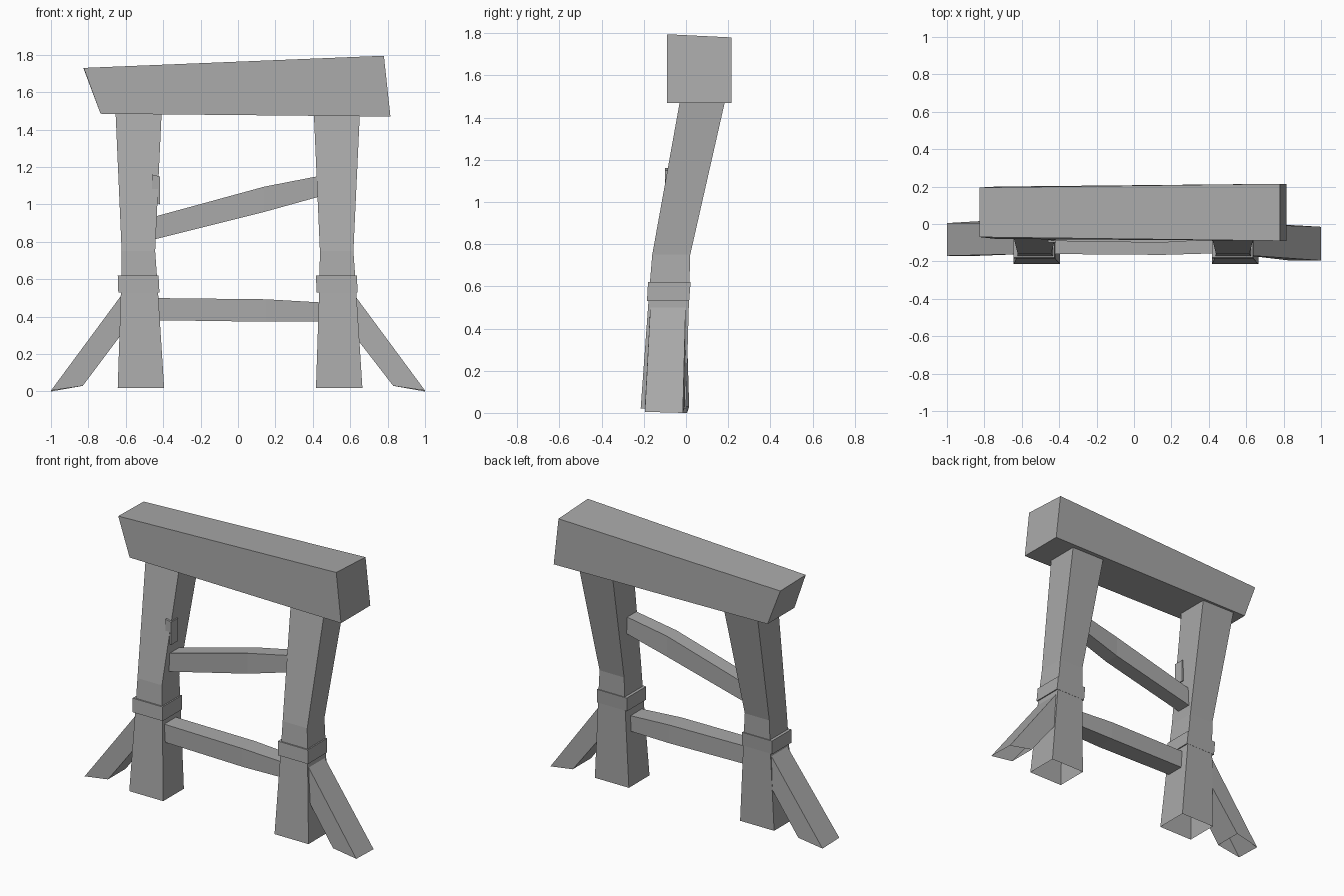
import bpy, bmesh

cube = bpy.data.objects.get("Cube")
if cube:
    bpy.data.objects.remove(cube, do_unlink=True)

wood = bpy.data.materials.new("weathered grey")
wood.use_nodes = True
GREY = (0.4, 0.4, 0.4, 1)
wood.diffuse_color = GREY
wood.node_tree.nodes["Principled BSDF"].inputs["Base Color"].default_value = GREY


def loft(name, sections, open_start=False):
    """Bridge four-cornered sections into one flat-shaded timber."""
    bm = bmesh.new()
    rings = [[bm.verts.new(p) for p in s] for s in sections]
    for a, b in zip(rings, rings[1:]):
        for i in range(4):
            j = (i + 1) % 4
            bm.faces.new((a[i], a[j], b[j], b[i]))
    bm.faces.new(rings[-1])
    start = bm.faces.new(rings[0])
    bmesh.ops.recalc_face_normals(bm, faces=bm.faces)
    if open_start:
        bmesh.ops.delete(bm, geom=[start], context='FACES_ONLY')
    mesh = bpy.data.meshes.new(name)
    bm.to_mesh(mesh)
    bm.free()
    mesh.materials.append(wood)
    obj = bpy.data.objects.new(name, mesh)
    bpy.context.collection.objects.link(obj)
    return obj


def level(z, x0, x1, y0, y1):
    return [(x0, y0, z), (x1, y0, z), (x1, y1, z), (x0, y1, z)]


def upright(x, y0, y1, z0, z1):
    return [(x, y0, z0), (x, y1, z0), (x, y1, z1), (x, y0, z1)]


# Top beam, skewed at both ends
loft("top_beam", [
    [(-0.735, -0.08, 1.485), (-0.735, 0.2, 1.485), (-0.825, 0.195, 1.725), (-0.825, -0.07, 1.73)],
    [(0.815, -0.09, 1.47), (0.815, 0.215, 1.47), (0.78, 0.215, 1.78), (0.78, -0.09, 1.795)]])

# Bent posts, hollow at the foot, each with a raised band
for side, dx in (("right", -0.53), ("left", 0.53)):
    loft(side + "_post", [
        level(0.02, dx - 0.113, dx + 0.135, -0.215, 0.0),
        level(0.57, dx - 0.095, dx + 0.1, -0.175, 0.015),
        level(0.75, dx - 0.092, dx + 0.087, -0.16, 0.02),
        level(1.5, dx - 0.125, dx + 0.122, -0.025, 0.19)], open_start=True)
    loft(side + "_post_band", [
        level(0.53, dx - 0.11, dx + 0.11, -0.185, 0.015),
        level(0.62, dx - 0.113, dx + 0.105, -0.18, 0.022)])

# Cross rails
loft("upper_rail", [
    upright(-0.5, -0.09, 0.01, 0.8, 0.92),
    upright(0.14, -0.1, 0.0, 0.96, 1.095),
    upright(0.5, -0.08, 0.015, 1.06, 1.165)])
loft("lower_rail", [
    upright(-0.5, -0.16, -0.04, 0.382, 0.5),
    upright(0.15, -0.165, -0.035, 0.373, 0.493),
    upright(0.5, -0.155, -0.04, 0.375, 0.473)])

# Old rail stub on the inner face of one post
loft("rail_stub", [upright(-0.46, -0.1, -0.03, 1.02, 1.16),
                   upright(-0.418, -0.1, -0.03, 1.0, 1.15)])


# Diagonal foot braces, hollow at the ground
def brace(name, s, y0, y1, y2, y3, inner_z):
    loft(name, [
        [(s, y0, 0.005), (s, y1, 0.0), (s * 0.83, y1 + 0.01, 0.03), (s * 0.83, y0, 0.03)],
        [(s * 0.575, y2, 0.58), (s * 0.575, y3, 0.58),
         (s * 0.575, y3, inner_z), (s * 0.575, y2, inner_z)]], open_start=True)


brace("right_brace", -1, -0.17, 0.005, -0.16, 0.005, 0.37)
brace("left_brace", 1, -0.195, -0.015, -0.165, 0.0, 0.36)
